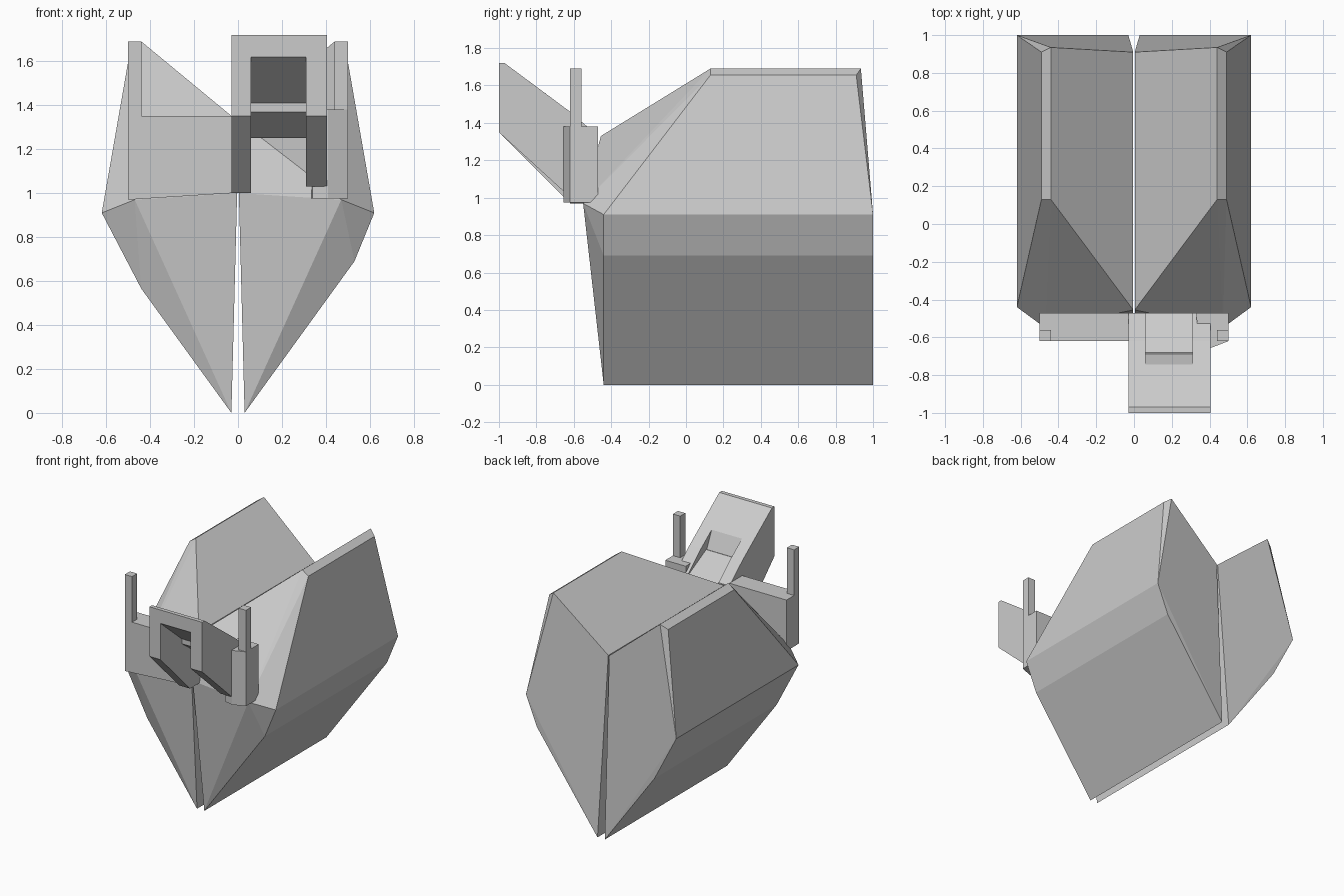
import bpy, bmesh, math

if "Cube" in bpy.data.objects:
    bpy.data.objects.remove(bpy.data.objects["Cube"])


def finish(name, bm):
    bmesh.ops.recalc_face_normals(bm, faces=bm.faces)
    me = bpy.data.meshes.new(name)
    bm.to_mesh(me)
    bm.free()
    ob = bpy.data.objects.new(name, me)
    bpy.context.collection.objects.link(ob)
    return ob


def hull(name, pts):
    bm = bmesh.new()
    vs = [bm.verts.new(p) for p in pts]
    bmesh.ops.convex_hull(bm, input=vs)
    loose = [v for v in bm.verts if not v.link_faces]
    bmesh.ops.delete(bm, geom=loose, context='VERTS')
    bmesh.ops.dissolve_limit(bm, angle_limit=math.radians(1),
                             verts=bm.verts, edges=bm.edges)
    return finish(name, bm)


def prism(name, profile, place, a, b):
    """Closed profile extruded from a to b; place maps (u, v, depth) to xyz."""
    bm = bmesh.new()
    lo = [bm.verts.new(place(u, v, a)) for u, v in profile]
    hi = [bm.verts.new(place(u, v, b)) for u, v in profile]
    bm.faces.new(lo)
    bm.faces.new(hi[::-1])
    n = len(lo)
    for i in range(n):
        j = (i + 1) % n
        bm.faces.new((lo[i], hi[i], hi[j], lo[j]))
    return finish(name, bm)


def along_x(u, v, d):
    return (d, u, v)


def along_y(u, v, d):
    return (u, d, v)


def along_z(u, v, d):
    return (u, v, d)


# Two faceted body halves meeting along a narrow central seam
FRONT, BACK = -0.44, 1.0


def body_half(name, side, chine):
    pts = []
    for x, z in ((0.03, 0.0), (0.05, 0.03), chine, (0.62, 0.91)):
        pts += [(x, FRONT, z), (x, BACK, z)]
    # top edge of the outer wall
    pts += [(0.44, 0.13, 1.69), (0.44, 0.935, 1.69),
            (0.49, 0.13, 1.655), (0.49, 0.91, 1.655)]
    # valley on the centre line
    pts += [(0.004, -0.455, 1.33), (0.004, 0.91, 1.33)]
    # nose that leans forward under the bracket
    pts += [(0.004, -0.54, 1.0), (0.47, -0.55, 0.97), (0.49, -0.5, 1.0)]
    return hull(name, [(x * side, y, z) for x, y, z in pts])


body_half("body_half_right", 1, (0.53, 0.69))
body_half("body_half_left", -1, (0.44, 0.565))

# Mounting plates across the front
prism("mount_plate_left",
      [(-0.5, 0.97), (-0.03, 1.0), (-0.03, 1.35), (-0.5, 1.35)],
      along_y, -0.62, -0.47)
prism("mount_plate_right",
      [(0.33, -0.47), (0.5, -0.47), (0.5, -0.62), (0.41, -0.655), (0.34, -0.64)],
      along_z, 0.975, 1.38)

# Upright posts at the plate ends
for name, x0 in (("post_left", -0.5), ("post_right", 0.44)):
    prism(name, [(x0, -0.62), (x0 + 0.06, -0.62), (x0 + 0.06, -0.56), (x0, -0.56)],
          along_z, 0.98, 1.69)

# Side cheeks of the projecting front hood
cheek = [(-1.0, 1.35), (-1.0, 1.72), (-0.97, 1.72), (-0.62, 1.46),
         (-0.47, 1.33), (-0.47, 1.0), (-0.65, 1.0)]
prism("hood_cheek_left", cheek, along_x, -0.03, 0.06)
prism("hood_cheek_right", [(y, max(z, 1.03)) for y, z in cheek], along_x, 0.31, 0.405)

# Stepped roof of the hood between the cheeks
prism("hood_roof_upper",
      [(-1.0, 1.62), (-1.0, 1.72), (-0.97, 1.72), (-0.745, 1.553),
       (-0.68, 1.41), (-0.75, 1.41)], along_x, 0.06, 0.31)
prism("hood_roof_lower",
      [(-0.745, 1.37), (-0.745, 1.41), (-0.68, 1.43), (-0.47, 1.32),
       (-0.47, 1.25), (-0.58, 1.25)], along_x, 0.06, 0.31)
